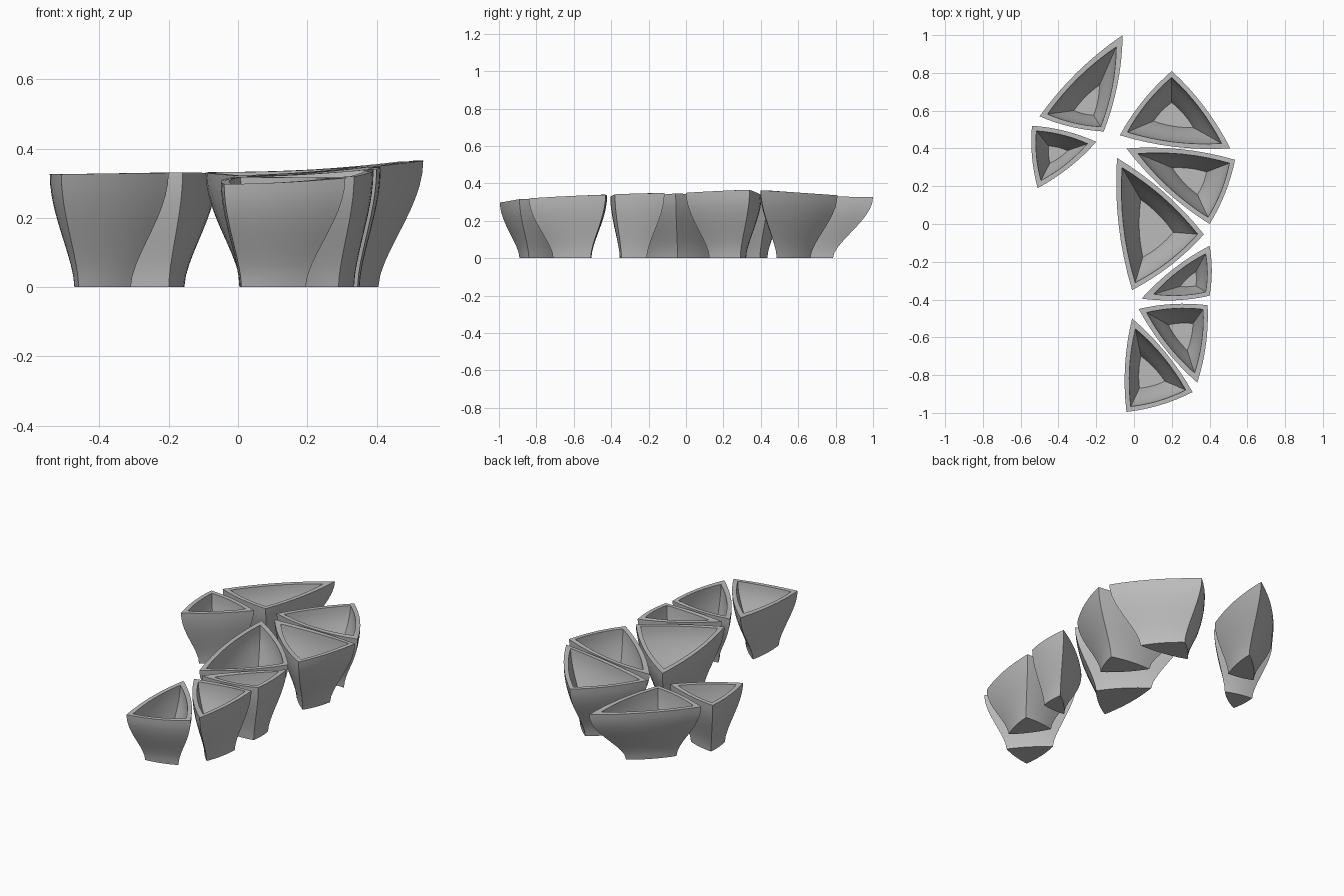
import bpy, bmesh, math
from mathutils import Vector

cube = bpy.data.objects.get("Cube")
if cube:
    bpy.data.objects.remove(cube, do_unlink=True)

SEGMENTS = 8       # divisions along each side
LAYERS = 10        # divisions up each wall
WALL = 0.021
FLOOR = 0.12       # floor level as a share of the height
BULGE = 0.045      # outward bow of each side, relative to its length

material = bpy.data.materials.new("grey ceramic")
material.use_nodes = True
grey = (0.5, 0.5, 0.5, 1)
material.diffuse_color = grey
material.node_tree.nodes["Principled BSDF"].inputs["Base Color"].default_value = grey


def rim_height(p):
    """Gently domed surface on which all the rims lie."""
    return 0.333 + 0.012 * p.x + 0.09 * max(p.x, 0) ** 2 - 0.018 * (p.y - 0.4) ** 2


def inset(corners, distance):
    """Move the sides of a triangle inwards by a distance."""
    result = []
    for i, c in enumerate(corners):
        a = (corners[i - 1] - c).normalized()
        b = (corners[(i + 1) % 3] - c).normalized()
        half = a.angle(b) / 2
        result.append(c + (a + b).normalized() * distance / math.sin(half))
    return result


def bowed_ring(corners):
    """Triangle outline with sides bowed outwards."""
    centre = sum(corners, Vector((0, 0))) / 3
    points = []
    for i, a in enumerate(corners):
        b = corners[(i + 1) % 3]
        side = b - a
        normal = Vector((side.y, -side.x))
        if normal.dot((a + b) / 2 - centre) < 0:
            normal.negate()
        for k in range(SEGMENTS):
            s = k / SEGMENTS
            points.append(a + side * s + normal * BULGE * 4 * s * (1 - s))
    return points


def make_planter(name, rim, base):
    rim = [Vector(p) for p in rim]
    base = [Vector(p) for p in base]
    bm = bmesh.new()

    def layer(t, distance):
        u = t ** 0.88
        flare = u * u * (3 - 2 * u)
        corners = [b.lerp(r, flare) for b, r in zip(base, rim)]
        if distance:
            corners = inset(corners, distance)
        heights = bowed_ring(rim)
        return [bm.verts.new((p.x, p.y, t * rim_height(h)))
                for p, h in zip(bowed_ring(corners), heights)]

    # outer wall upwards, over the rim, then inner wall down to the floor
    rings = [layer(i / LAYERS, 0) for i in range(LAYERS + 1)]
    rings += [layer(1 - (1 - FLOOR) * i / LAYERS, WALL) for i in range(LAYERS + 1)]
    for lower, upper in zip(rings, rings[1:]):
        n = len(lower)
        for i in range(n):
            j = (i + 1) % n
            bm.faces.new((lower[i], lower[j], upper[j], upper[i]))
    bm.faces.new(rings[0])
    bm.faces.new(rings[-1])
    bmesh.ops.recalc_face_normals(bm, faces=bm.faces)

    mesh = bpy.data.meshes.new(name)
    bm.to_mesh(mesh)
    bm.free()
    mesh.materials.append(material)
    planter = bpy.data.objects.new(name, mesh)
    bpy.context.collection.objects.link(planter)
    bpy.ops.object.select_all(action='DESELECT')
    planter.select_set(True)
    bpy.context.view_layer.objects.active = planter
    bpy.ops.object.shade_smooth_by_angle(angle=math.radians(30))


# Each planter: rim corners, then matching base corners
make_planter("rear_tall_planter",
             [(-.06, 1), (-.5, .57), (-.16, .49)],
             [(-.155, .785), (-.35, .59), (-.2, .555)])
make_planter("right_small_planter",
             [(-.54, .52), (-.2, .435), (-.51, .19)],
             [(-.47, .435), (-.31, .395), (-.46, .29)])
make_planter("rear_wide_planter",
             [(.2, .81), (-.075, .47), (.51, .4)],
             [(.2, .665), (.07, .535), (.36, .485)])
make_planter("left_wide_planter",
             [(-.04, .4), (.535, .34), (.4, 0)],
             [(.16, .32), (.405, .29), (.34, .125)])
make_planter("middle_planter",
             [(-.09, .35), (.37, -.055), (-.01, -.35)],
             [(.02, .17), (.23, -.045), (.03, -.21)])
make_planter("left_small_planter",
             [(.4, -.115), (.04, -.395), (.4, -.38)],
             [(.345, -.21), (.2, -.35), (.345, -.345)])
make_planter("front_left_planter",
             [(.025, -.45), (.39, -.43), (.335, -.84)],
             [(.15, -.52), (.335, -.51), (.29, -.71)])
make_planter("front_planter",
             [(-.01, -.5), (.31, -.89), (-.04, -.995)],
             [(.02, -.66), (.195, -.84), (.01, -.89)])
